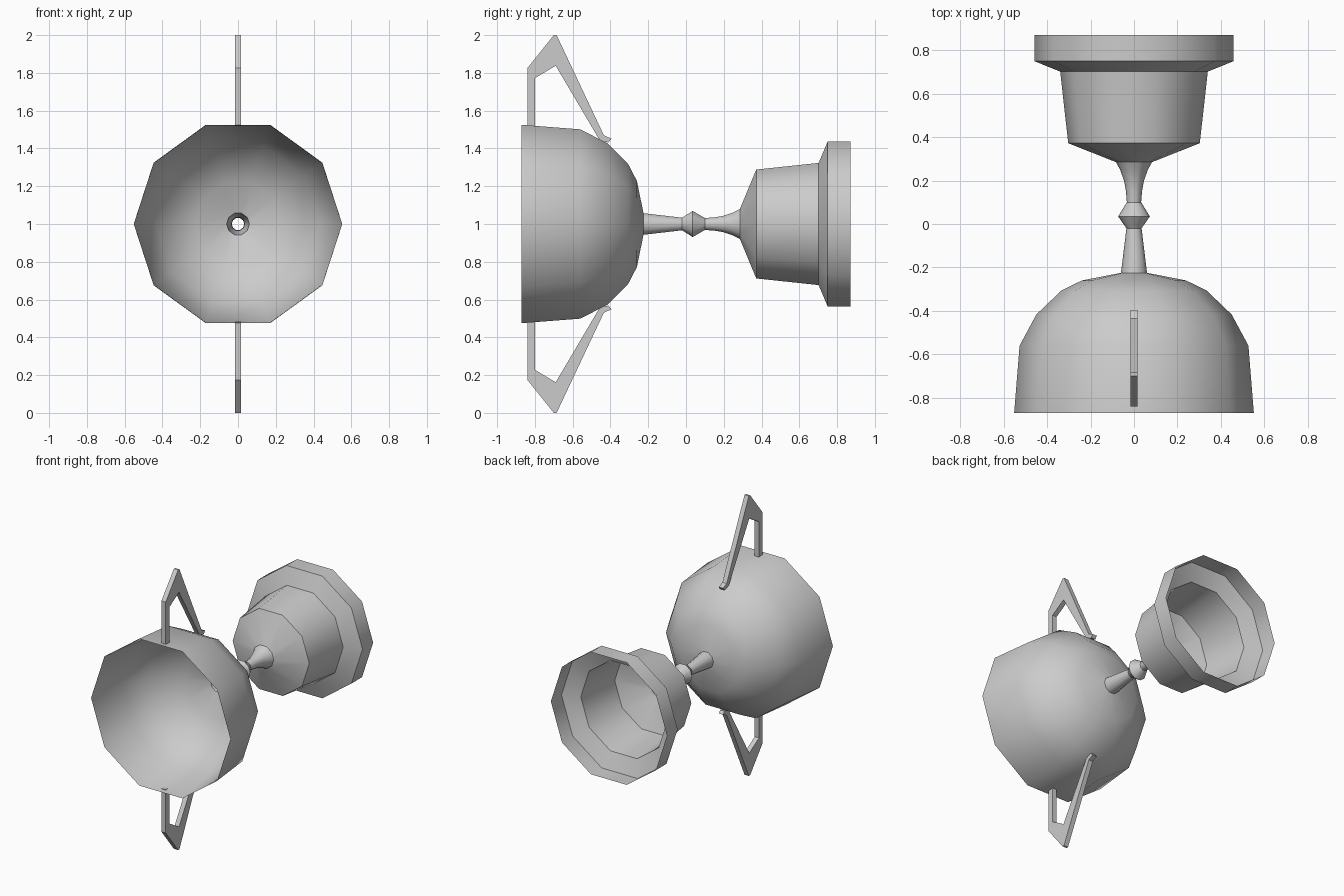
import bpy
import bmesh
import math

SIDES = 10
AXIS_Z = 1.0

if "Cube" in bpy.data.objects:
    bpy.data.objects.remove(bpy.data.objects["Cube"], do_unlink=True)

grey = bpy.data.materials.new("plain grey")
grey.use_nodes = True
colour = (0.6, 0.6, 0.6, 1.0)
grey.diffuse_color = colour
grey.node_tree.nodes["Principled BSDF"].inputs["Base Color"].default_value = colour


def finish(name, bm, smooth=True):
    mesh = bpy.data.meshes.new(name)
    bm.to_mesh(mesh)
    bm.free()
    mesh.materials.append(grey)
    obj = bpy.data.objects.new(name, mesh)
    bpy.context.collection.objects.link(obj)
    if smooth:
        bpy.ops.object.select_all(action="DESELECT")
        obj.select_set(True)
        bpy.context.view_layer.objects.active = obj
        bpy.ops.object.shade_smooth_by_angle(angle=math.radians(37))
    return obj


def lathe(name, profile):
    """Turn (y, radius) points around the long axis, leaving the ends open."""
    bm = bmesh.new()
    rings = []
    for y, r in profile:
        angles = [math.tau * k / SIDES for k in range(SIDES)]
        rings.append([bm.verts.new((r * math.cos(a), y, AXIS_Z + r * math.sin(a)))
                      for a in angles])
    for low, high in zip(rings, rings[1:]):
        for k in range(SIDES):
            n = (k + 1) % SIDES
            bm.faces.new((low[k], high[k], high[n], low[n]))
    return finish(name, bm)


def handle(name, outline, side):
    """Flat bar loop cut from a (y, height) outline, above or below the axis."""
    half = 0.017
    bm = bmesh.new()
    face = bm.faces.new([bm.verts.new((-half, y, AXIS_Z + side * h))
                         for y, h in outline])
    result = bmesh.ops.extrude_face_region(bm, geom=[face])
    moved = [v for v in result["geom"] if isinstance(v, bmesh.types.BMVert)]
    bmesh.ops.translate(bm, verts=moved, vec=(2 * half, 0, 0))
    bmesh.ops.recalc_face_normals(bm, faces=bm.faces)
    return finish(name, bm, smooth=False)


# Bowl with a thin inner wall that meets the outer wall at the rim
lathe("cup", [(-0.87, 0.552), (-0.56, 0.527), (-0.417, 0.45),
              (-0.307, 0.335), (-0.26, 0.24), (-0.225, 0.06)])
lathe("cup_lining", [(-0.225, 0.06), (-0.275, 0.23), (-0.322, 0.322),
                     (-0.428, 0.435), (-0.57, 0.508), (-0.87, 0.55)])

# Hollow stem with its knop
lathe("stem", [(-0.225, 0.06), (-0.02, 0.035)])
lathe("knop", [(-0.02, 0.035), (0.035, 0.073), (0.1, 0.033)])
lathe("flared_stem", [(0.1, 0.033), (0.15, 0.037), (0.2, 0.046),
                      (0.25, 0.064), (0.285, 0.083)])

# Stepped foot, open underneath
lathe("foot", [(0.285, 0.083), (0.372, 0.303), (0.702, 0.34),
               (0.75, 0.459), (0.87, 0.459)])

# Angular handles on opposite sides of the bowl
bar = [(-0.84, 0.515), (-0.84, 0.825), (-0.70, 1.0), (-0.685, 1.0),
       (-0.435, 0.47), (-0.395, 0.452), (-0.41, 0.432), (-0.455, 0.44),
       (-0.69, 0.838), (-0.80, 0.772), (-0.80, 0.515)]
handle("upper_handle", bar, 1)
handle("lower_handle", bar, -1)
